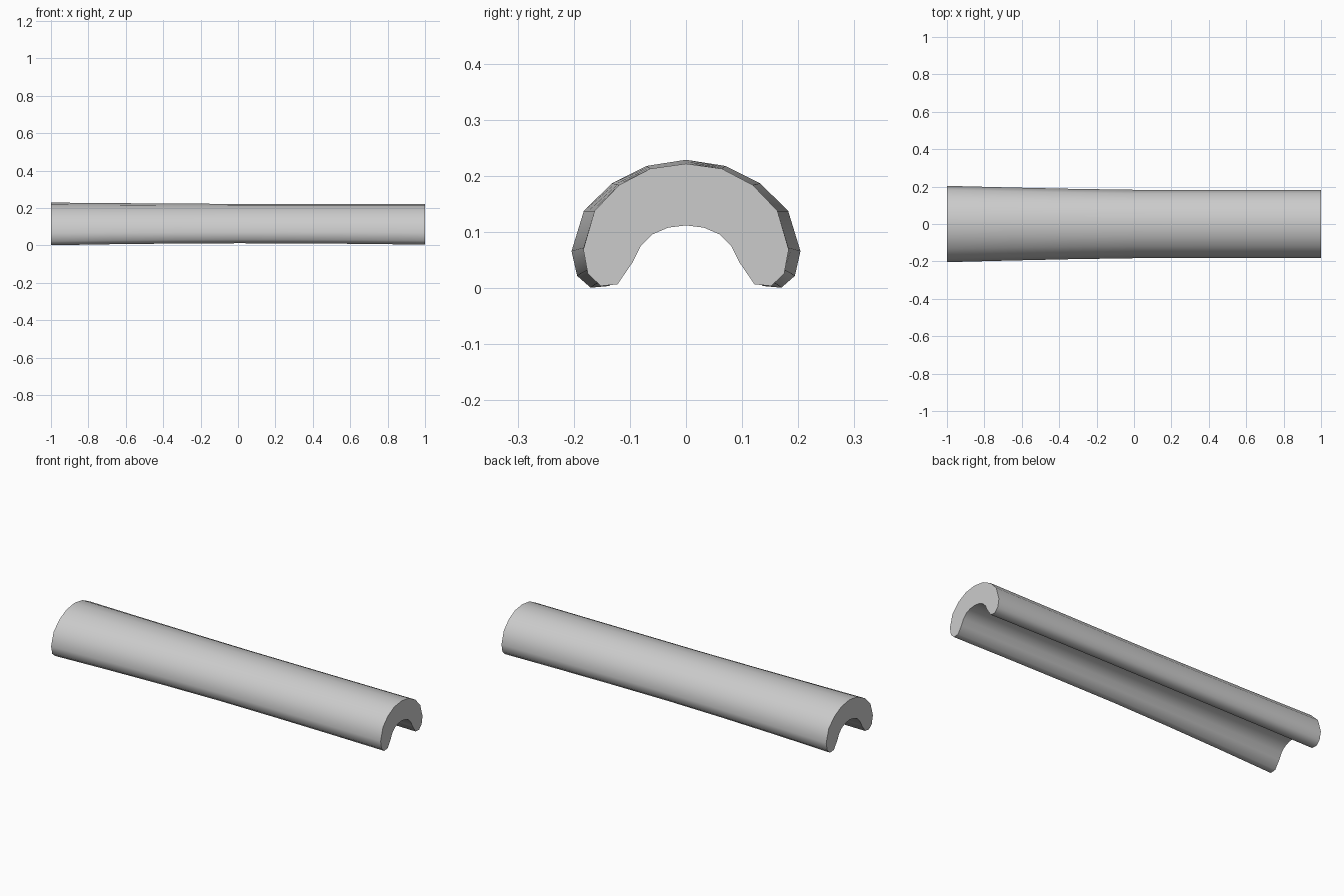
import bpy, bmesh, math

if "Cube" in bpy.data.objects:
    bpy.data.objects.remove(bpy.data.objects["Cube"])

# Half cross-sections (y, z): crown -> outer side -> lip -> inner arch crown
NARROW = [(0, .222), (.064, .213), (.119, .184), (.163, .138), (.183, .069), (.175, .026), (.152, .004),
          (.122, .007), (.096, .045), (.081, .075), (.060, .096), (.032, .108), (0, .112)]
WIDE = [(0, .229), (.070, .218), (.132, .187), (.182, .138), (.204, .066), (.194, .022), (.170, .001),
        (.137, .004), (.107, .045), (.090, .077), (.066, .100), (.035, .113), (0, .118)]


def section(x):
    """Closed ring at x, flaring to the wide end and lifted slightly mid-span."""
    t = max(0.0, -x) ** 1.3
    lift = 0.008 * (1 - x * x)
    half = []
    for (y0, z0), (y1, z1) in zip(NARROW, WIDE):
        y, z = y0 + (y1 - y0) * t, z0 + (z1 - z0) * t
        half.append((y, z + lift * max(0, 1 - z / 0.1)))
    mirrored = [(-y, z) for y, z in reversed(half[1:-1])]
    return [(x, y, z) for y, z in half + mirrored]


# Curved roof tile lofted along x
bm = bmesh.new()
rings = [[bm.verts.new(p) for p in section(-1 + i / 3)] for i in range(7)]
n = len(rings[0])
for a, b in zip(rings, rings[1:]):
    for j in range(n):
        k = (j + 1) % n
        bm.faces.new((a[j], a[k], b[k], b[j]))
bm.faces.new(rings[0])
bm.faces.new(rings[-1])
bmesh.ops.recalc_face_normals(bm, faces=bm.faces)

mesh = bpy.data.meshes.new("roof_tile")
bm.to_mesh(mesh)
bm.free()
tile = bpy.data.objects.new("roof_tile", mesh)
bpy.context.collection.objects.link(tile)
bpy.context.view_layer.objects.active = tile
tile.select_set(True)
bpy.ops.object.shade_smooth_by_angle(angle=math.radians(50))
